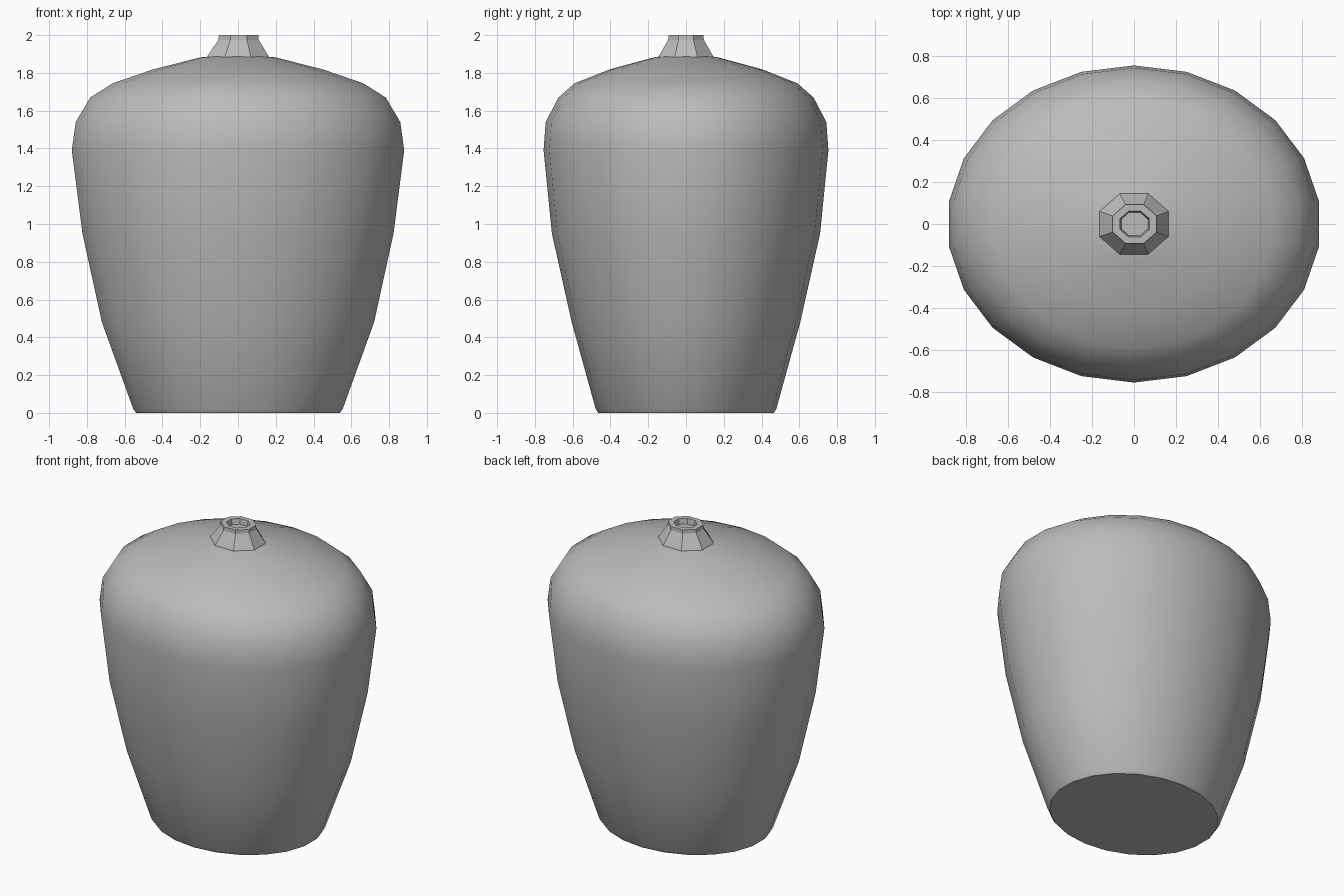
import bpy, bmesh, math

cube = bpy.data.objects.get("Cube")
if cube:
    bpy.data.objects.remove(cube, do_unlink=True)

# Single clay colour
clay = bpy.data.materials.new("grey_clay")
clay.use_nodes = True
colour = (0.5, 0.5, 0.5, 1)
clay.diffuse_color = colour
bsdf = next(n for n in clay.node_tree.nodes if n.type == 'BSDF_PRINCIPLED')
bsdf.inputs["Base Color"].default_value = colour
bsdf.inputs["Roughness"].default_value = 0.7


def loft(name, rings, sides, turn=0.0, smooth=None):
    """Closed stack of elliptical rings, each (x radius, y radius, z, x centre)."""
    bm = bmesh.new()
    loops = []
    for rx, ry, z, cx in rings:
        angles = [2 * math.pi * i / sides + turn for i in range(sides)]
        loops.append([bm.verts.new((cx + rx * math.cos(a), ry * math.sin(a), z)) for a in angles])
    for low, high in zip(loops, loops[1:]):
        for i in range(sides):
            j = (i + 1) % sides
            bm.faces.new((low[i], low[j], high[j], high[i]))
    bm.faces.new(loops[0][::-1])
    bm.faces.new(loops[-1])
    mesh = bpy.data.meshes.new(name)
    bm.to_mesh(mesh)
    bm.free()
    mesh.materials.append(clay)
    obj = bpy.data.objects.new(name, mesh)
    bpy.context.collection.objects.link(obj)
    if smooth:
        bpy.ops.object.select_all(action='DESELECT')
        obj.select_set(True)
        bpy.context.view_layer.objects.active = obj
        bpy.ops.object.shade_smooth_by_angle(angle=math.radians(smooth))
    return obj


# Oval body: narrow foot, broad shoulder, gently domed top
body = [
    (0.545, 0.465, 0.00, 0), (0.56, 0.478, 0.02, 0), (0.728, 0.605, 0.48, 0),
    (0.832, 0.71, 0.95, 0), (0.889, 0.754, 1.39, 0), (0.868, 0.743, 1.54, 0),
    (0.79, 0.675, 1.67, 0), (0.67, 0.59, 1.745, 0), (0.45, 0.40, 1.82, 0),
    (0.20, 0.17, 1.882, 0), (0.12, 0.12, 1.89, 0),
]
loft("vase_body", body, 22, math.pi / 22, 35)

# Faceted neck with a shallow recessed mouth
neck = [
    (0.185, 0.16, 1.87, 0), (0.175, 0.155, 1.89, 0), (0.115, 0.102, 1.975, 0.003),
    (0.113, 0.10, 2.00, 0.003), (0.076, 0.066, 2.00, 0.003), (0.068, 0.06, 1.965, 0.003),
]
loft("vase_neck", neck, 8, math.pi / 8)
